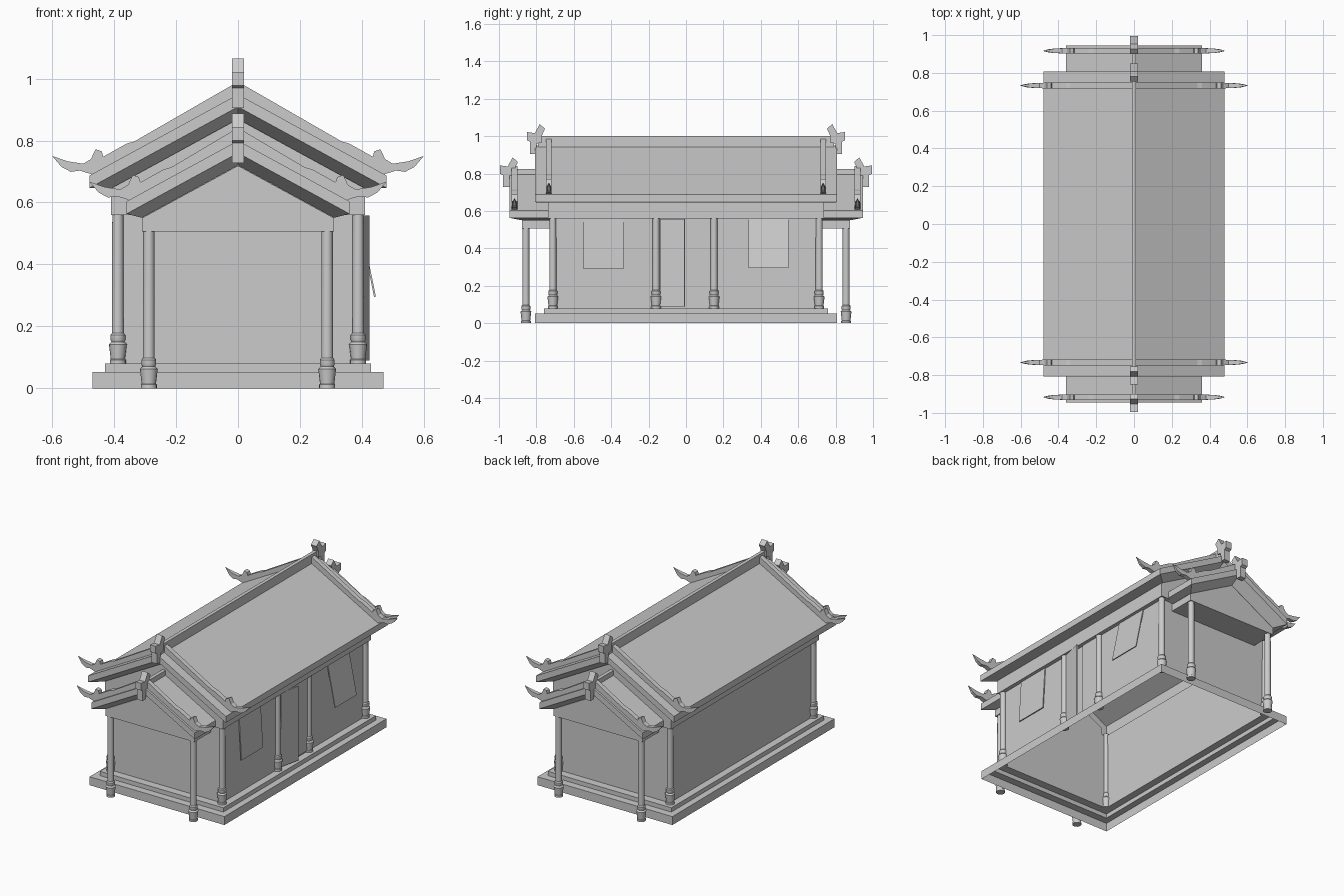
import bpy, bmesh, math
from mathutils import Matrix

old = bpy.data.objects.get("Cube")
if old:
    bpy.data.objects.remove(old, do_unlink=True)

grey = bpy.data.materials.new("plain grey")
grey.use_nodes = True
grey.diffuse_color = (0.6, 0.6, 0.6, 1)
grey.node_tree.nodes["Principled BSDF"].inputs["Base Color"].default_value = (0.6, 0.6, 0.6, 1)

PITCH = 0.546


def finish(name, bm):
    bmesh.ops.recalc_face_normals(bm, faces=bm.faces)
    mesh = bpy.data.meshes.new(name)
    bm.to_mesh(mesh)
    bm.free()
    mesh.materials.append(grey)
    obj = bpy.data.objects.new(name, mesh)
    bpy.context.collection.objects.link(obj)
    return obj


def loft(name, rings, closed=True, loop=False):
    """Bridge matching rings of points, optionally capped or joined end to end."""
    bm = bmesh.new()
    rows = [[bm.verts.new(p) for p in ring] for ring in rings]
    n = len(rows[0])
    pairs = list(zip(rows, rows[1:])) + ([(rows[-1], rows[0])] if loop else [])
    for a, b in pairs:
        for i in range(n):
            bm.faces.new((a[i], a[(i + 1) % n], b[(i + 1) % n], b[i]))
    if closed and not loop:
        bm.faces.new(rows[0])
        bm.faces.new(rows[-1])
    return finish(name, bm)


def box(name, x0, x1, y0, y1, z0, z1):
    def ring(z):
        return [(x0, y0, z), (x1, y0, z), (x1, y1, z), (x0, y1, z)]
    return loft(name, [ring(z0), ring(z1)])


def roof(name, apex, w, inset_w, y0, y1, in0, in1):
    """Pitched slab with a bevelled underside, open below."""
    def ring(top, half, a, b):
        low = top - PITCH * half
        return [(-half, a, low), (0, a, top), (half, a, low),
                (half, b, low), (0, b, top), (-half, b, low)]
    rings = [ring(apex, w, y0, y1), ring(apex - 0.04, w, y0, y1),
             ring(apex - 0.08, inset_w, in0, in1)]
    bm = bmesh.new()
    rows = [[bm.verts.new(p) for p in r] for r in rings]
    for a, b in zip(rows, rows[1:]):
        for i in range(6):
            j = (i + 1) % 6
            bm.faces.new((a[i], a[j], b[j], b[i]))
    for r in (rows[0], rows[-1]):
        bm.faces.new((r[0], r[1], r[4], r[5]))
        bm.faces.new((r[1], r[2], r[3], r[4]))
    return finish(name, bm)


def gable_body(name, half, y0, y1, base, apex, floor=False):
    """House-shaped shell, open at the bottom unless a ceiling is wanted."""
    eave = apex - PITCH * half
    bm = bmesh.new()
    rows = [[bm.verts.new((x, y, z)) for x, z in
             ((-half, base), (-half, eave), (0, apex), (half, eave), (half, base))]
            for y in (y0, y1)]
    a, b = rows
    bm.faces.new(a)
    bm.faces.new(b)
    for i in range(5 if floor else 4):
        j = (i + 1) % 5
        bm.faces.new((a[i], a[j], b[j], b[i]))
    return finish(name, bm)


def column(name, x, y, foot, top):
    """Slim shaft turned with a vase-shaped foot."""
    profile = ((0.026, 0), (0.026, 0.012), (0.023, 0.014), (0.028, 0.055), (0.029, 0.062),
               (0.021, 0.07), (0.024, 0.076), (0.024, 0.092), (0.019, 0.098), (0.018, top - foot))
    angles = [math.tau * i / 16 for i in range(16)]
    obj = loft(name, [[(x + r * math.cos(t), y + r * math.sin(t), foot + z) for t in angles]
                      for r, z in profile])
    for p in obj.data.polygons:
        p.use_smooth = len(p.vertices) == 4
    obj.data.set_sharp_from_angle(angle=math.radians(35))


def extrude(name, outline, place, width):
    """Extrude an outline of (a, b, thickness factor)."""
    return loft(name, [[place(a, b, s * t * width) for a, b, t in outline] for s in (-1, 1)])


# Stepped hollow plinth
def plinth_ring(x, y, z):
    return [(-x, -y, z), (x, -y, z), (x, y, z), (-x, y, z)]


loft("plinth", [plinth_ring(0.47, 0.807, 0), plinth_ring(0.47, 0.807, 0.053),
                plinth_ring(0.43, 0.76, 0.053), plinth_ring(0.43, 0.76, 0.08),
                plinth_ring(0.385, 0.71, 0.08)], closed=False)

# Hall walls and the beam band on top of them
loft("hall_walls", [plinth_ring(0.385, 0.71, 0.08), plinth_ring(0.385, 0.71, 0.56),
                    plinth_ring(0.41, 0.737, 0.56)], closed=False)
gable_body("hall_gables", 0.41, -0.737, 0.737, 0.56, 0.869)
roof("hall_roof", 0.949, 0.48, 0.41, -0.807, 0.807, -0.745, 0.745)
box("hall_ridge", -0.011, 0.011, -0.79, 0.79, 0.93, 1.0)

# Swept roof-edge rib with a curled tip, and the ridge-end finial
RIB = ((0, 0.93, 1), (0, 0.99, 1), (0.335, 0.797, 1), (0.36, 0.79, 1), (0.435, 0.748, 1),
       (0.44, 0.765, 1), (0.46, 0.772, 1), (0.475, 0.74, 1), (0.50, 0.725, 0.9),
       (0.55, 0.733, 0.7), (0.60, 0.75, 0.1), (0.57, 0.715, 0.6), (0.54, 0.699, 0.8),
       (0.51, 0.703, 0.9), (0.47, 0.69, 1))
FINIAL = ((0.85, 1.022), (0.808, 1.016), (0.782, 1.065), (0.754, 1.04), (0.772, 1.0),
          (0.772, 0.965), (0.80, 0.96), (0.80, 0.905), (0.834, 0.905), (0.834, 0.97), (0.85, 0.978))

for end, s in (("front", -1), ("back", 1)):
    # Porch at each gable end
    ys = sorted((s * 0.71, s * 0.877))
    gable_body(end + "_porch_gable", 0.31, ys[0], ys[1], 0.507, 0.719, floor=True)
    ys = sorted((s * 0.715, s * 0.945))
    ins = sorted((s * 0.715, s * 0.88))
    roof(end + "_porch_roof", 0.80, 0.36, 0.31, ys[0], ys[1], ins[0], ins[1])
    ys = sorted((s * 0.715, s * 0.94))
    box(end + "_porch_ridge", -0.011, 0.011, ys[0], ys[1], 0.76, 0.825)

    for part, dy, dz in (("hall", 0, 0), ("porch", 0.145, -0.178)):
        extrude(f"{end}_{part}_finial", [(y, z, 1) for y, z in FINIAL],
                lambda a, b, w: (w, s * (a + dy), b + dz), 0.02)

    for side, m in (("left", 1), ("right", -1)):
        column(f"{end}_{side}_hall_column", m * 0.388, s * 0.712, 0.08, 0.57)
        column(f"{end}_{side}_porch_column", m * 0.288, s * 0.856, 0, 0.515)
        for part, y, dx, dz in (("hall", 0.733, 0, 0), ("porch", 0.917, 0.12, -0.083)):
            # Shorter rib keeps its foot at the ridge while the curl moves inward
            outline = [(max(a - dx, 0), b + dz - (PITCH * dx if a == 0 else 0), t)
                       for a, b, t in RIB]
            extrude(f"{end}_{side}_{part}_rib", outline,
                    lambda a, b, w: (m * a, s * y + w, b), 0.015)

# Entrance columns on the left long wall
for name, y in (("front", -0.16), ("back", 0.15)):
    column(name + "_entrance_column", 0.388, y, 0.08, 0.57)

# Door leaves, one of them ajar
leaf = box("front_door_leaf", 0, 0.008, 0, 0.135, 0.09, 0.558)
leaf.matrix_world = Matrix.Translation((0.388, -0.137, 0)) @ Matrix.Rotation(-0.22, 4, "Z")
box("back_door_leaf", 0.385, 0.392, 0.003, 0.132, 0.09, 0.558)

# Top-hinged window shutters, tilted outward
for name, y, tilt in (("front", -0.44, 0.06), ("back", 0.44, 0.2)):
    sash = box(name + "_window_sash", 0, 0.006, -0.107, 0.107, -0.268, 0)
    sash.matrix_world = Matrix.Translation((0.386, y, 0.558)) @ Matrix.Rotation(-tilt, 4, "Y")
